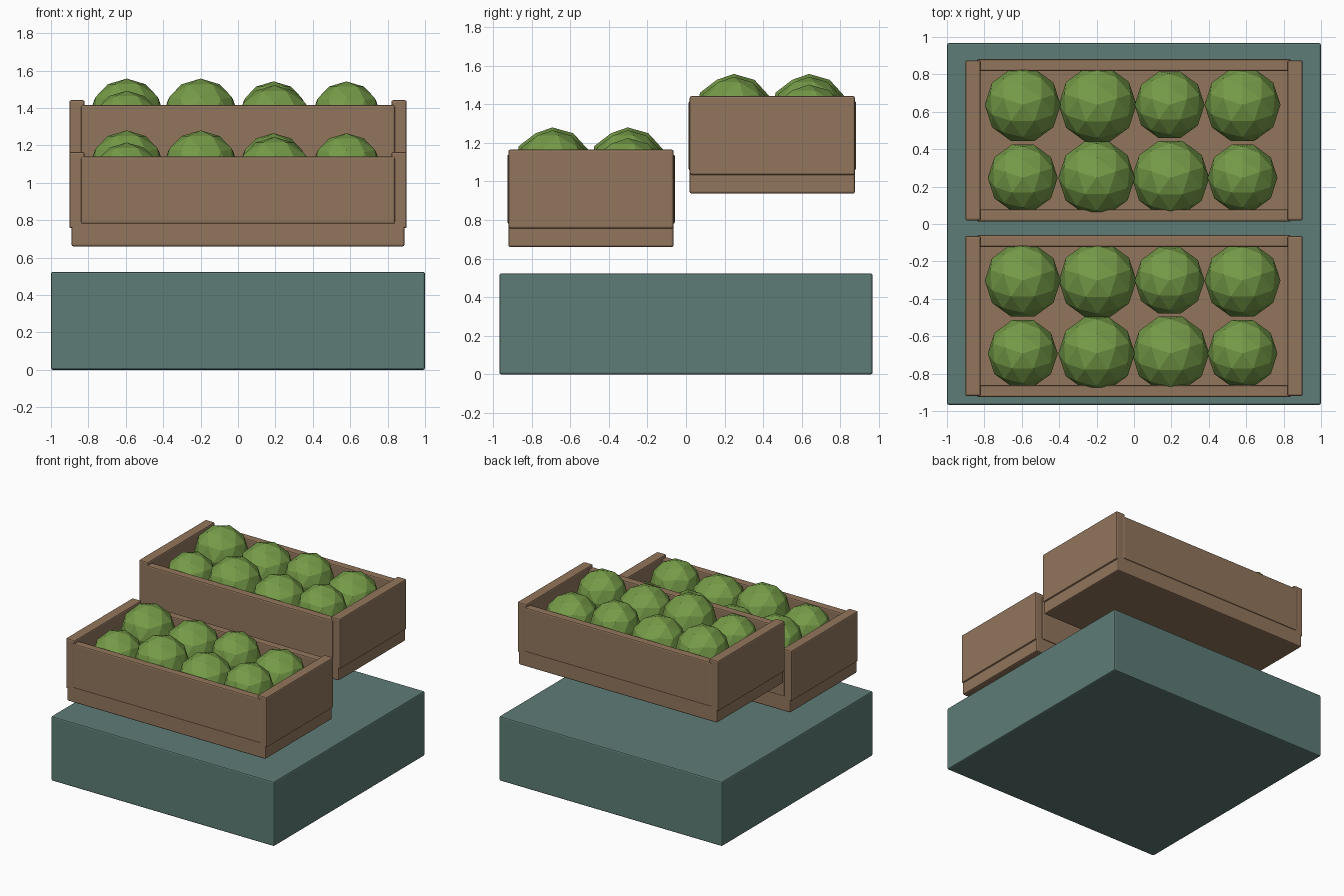
import bpy
import math

cube = bpy.data.objects.get("Cube")
if cube:
    bpy.data.objects.remove(cube, do_unlink=True)


def material(name, rgb):
    mat = bpy.data.materials.new(name)
    mat.use_nodes = True
    color = (*rgb, 1)
    mat.diffuse_color = color
    mat.node_tree.nodes["Principled BSDF"].inputs["Base Color"].default_value = color
    return mat


teal = material("teal paint", (0.11, 0.20, 0.18))
wood = material("brown wood", (0.29, 0.18, 0.107))
green = material("leaf green", (0.18, 0.33, 0.065))


def box(name, x, y, z, mat, bevel=0.01):
    """Bevelled box from (low, high) ranges on each axis."""
    bpy.ops.mesh.primitive_cube_add(size=1)
    obj = bpy.context.object
    obj.name = name
    obj.location = [(a + b) / 2 for a, b in (x, y, z)]
    obj.scale = [b - a for a, b in (x, y, z)]
    bpy.ops.object.transform_apply(location=False, rotation=False, scale=True)
    mod = obj.modifiers.new("soft edges", "BEVEL")
    mod.width = bevel
    mod.segments = 2
    obj.data.materials.append(mat)
    return obj


def cabbage(name, location, radius):
    bpy.ops.mesh.primitive_ico_sphere_add(
        subdivisions=2, radius=radius, location=location,
        rotation=(0, 0, math.radians(18)))
    obj = bpy.context.object
    obj.name = name
    obj.data.materials.append(green)


# Each head: x, y from crate centre, top height above crate bottom, radius
HEADS = [
    (-0.595, -0.20, 0.555, 0.187), (-0.20, -0.20, 0.62, 0.205),
    (0.195, -0.20, 0.585, 0.207), (0.58, -0.20, 0.605, 0.187),
    (-0.595, 0.19, 0.62, 0.203), (-0.195, 0.19, 0.59, 0.208),
    (0.19, 0.19, 0.605, 0.187), (0.58, 0.19, 0.565, 0.203),
]


def crate(label, cy, z):
    box(label + "_crate_floor", (-0.89, 0.89), (cy - 0.428, cy + 0.428),
        (z, z + 0.13), wood)
    # End walls stand slightly taller than the long walls
    for side, s in (("left", 1), ("right", -1)):
        box(f"{label}_crate_{side}_end", sorted((s * 0.82, s * 0.902)),
            (cy - 0.428, cy + 0.428), (z + 0.097, z + 0.505), wood)
    for side, s in (("back", 1), ("front", -1)):
        box(f"{label}_crate_{side}_wall", (-0.84, 0.84),
            sorted((cy + s * 0.37, cy + s * 0.434)), (z + 0.12, z + 0.48), wood)
    for i, (x, y, top, r) in enumerate(HEADS):
        cabbage(f"{label}_cabbage_{i + 1}", (x, cy + y, z + top - r), r)


# Display base and the two stepped crates
box("display_base", (-1, 1), (-0.967, 0.967), (0, 0.523), teal)
crate("front", -0.492, 0.66)
crate("back", 0.447, 0.937)
